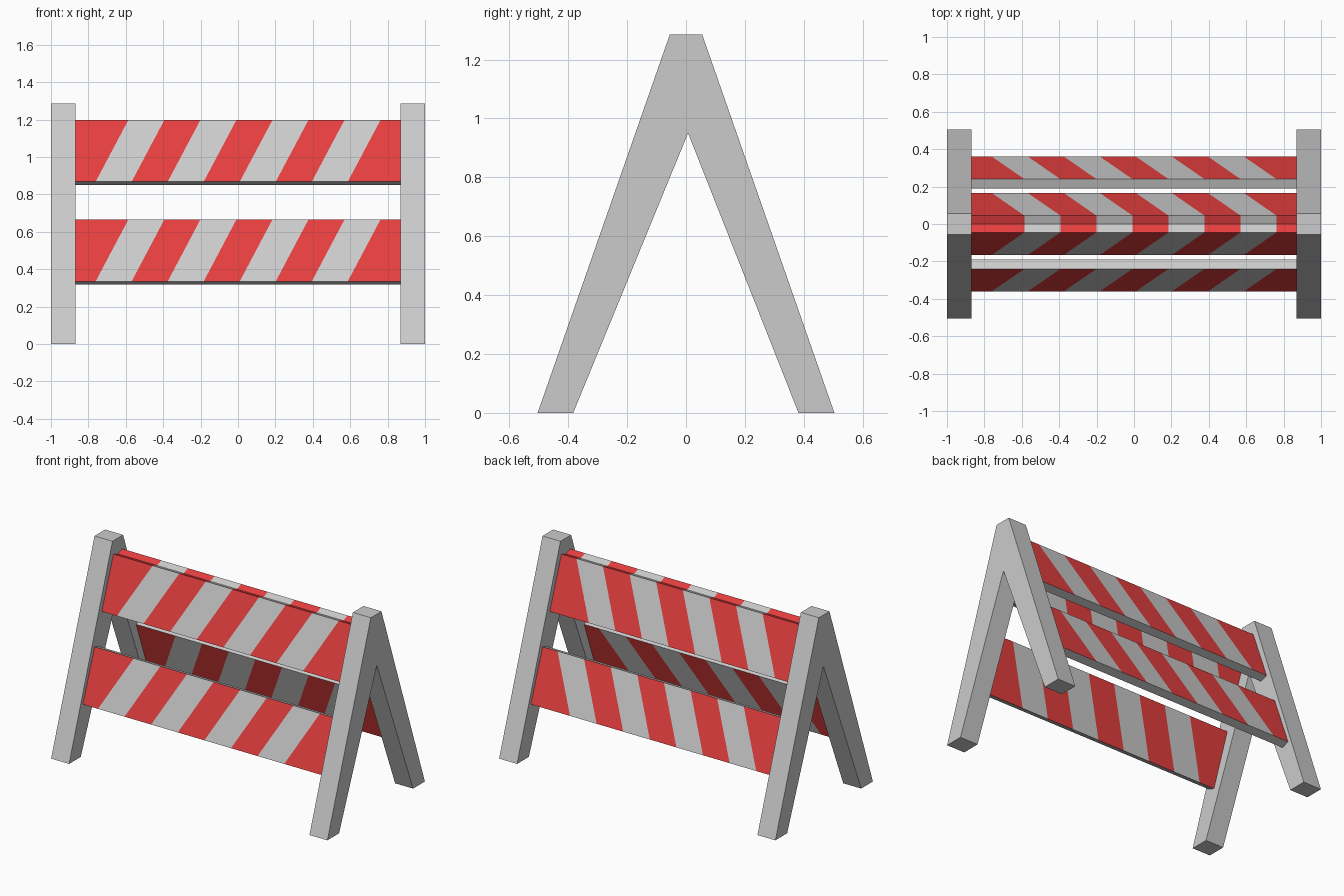
import bpy, bmesh
from mathutils import Vector

if "Cube" in bpy.data.objects:
    bpy.data.objects.remove(bpy.data.objects["Cube"])

red = bpy.data.materials.new("red_paint")
red.diffuse_color = (0.8, 0.05, 0.05, 1)
red.use_nodes = True
red.node_tree.nodes["Principled BSDF"].inputs["Base Color"].default_value = red.diffuse_color


def finish(bm, name, mat=None):
    me = bpy.data.meshes.new(name)
    bm.to_mesh(me)
    bm.free()
    ob = bpy.data.objects.new(name, me)
    bpy.context.collection.objects.link(ob)
    if mat:
        me.materials.append(mat)


def prism(points, x0, x1):
    """Extrude a (y, z) outline along x."""
    bm = bmesh.new()
    face = bm.faces.new([bm.verts.new((x0, y, z)) for y, z in points])
    ext = bmesh.ops.extrude_face_region(bm, geom=[face])
    moved = [v for v in ext["geom"] if isinstance(v, bmesh.types.BMVert)]
    bmesh.ops.translate(bm, verts=moved, vec=(x1 - x0, 0, 0))
    bmesh.ops.recalc_face_normals(bm, faces=bm.faces[:])
    return bm


# A-shaped end frames
frame = [(-0.504, 0), (-0.055, 1.285), (0.055, 1.285), (0.504, 0),
         (0.382, 0), (0.007, 0.95), (-0.383, 0)]
finish(prism(frame, -1, -0.87), "left_frame")
finish(prism(frame, 0.87, 1), "right_frame")

# Striped boards: slanted cuts go right through the thickness
FIRST, STEP, LEAN, COUNT, THICK = -0.761, 0.1926, 0.175, 8, 0.053


def board(name, bottom, top, side, striped_top):
    a, b = Vector((0, *bottom)), Vector((0, *top))
    length = (b - a).length
    up = (b - a).normalized()
    inward = Vector((0, up.z, -up.y))
    corners = [a, b, b + inward * THICK, a + inward * THICK]
    bm = prism([(c.y, c.z) for c in corners], -0.87, 0.87)
    cut_normal = Vector((length, 0, 0)) - up * LEAN
    for i in range(COUNT):
        bmesh.ops.bisect_plane(bm, geom=bm.verts[:] + bm.edges[:] + bm.faces[:],
                               plane_co=a + Vector((FIRST + i * STEP, 0, 0)),
                               plane_no=cut_normal)
    bm.normal_update()

    def is_red(f):
        slope = f.normal.dot(up)
        if slope < -0.9 or (slope > 0.9 and not striped_top):
            return False
        c = f.calc_center_median()
        x = c.x - LEAN * (c - a).dot(up) / length
        return sum(x > FIRST + i * STEP for i in range(COUNT)) % 2 == 0

    flags = [is_red(f) for f in bm.faces]
    # Mirror to the back if needed, then split into grey and red parts
    if side < 0:
        for v in bm.verts:
            v.co.y *= -1
        bmesh.ops.reverse_faces(bm, faces=bm.faces[:])
    for want, suffix, mat in ((False, "", None), (True, "_red_stripes", red)):
        part = bm.copy()
        drop = [f for f, r in zip(part.faces, flags) if r != want]
        bmesh.ops.delete(part, geom=drop, context="FACES")
        finish(part, name + suffix, mat)
    bm.free()


for label, side in (("front", 1), ("back", -1)):
    board(label + "_upper_board", (-0.166, 0.868), (-0.045, 1.198), side, True)
    board(label + "_lower_board", (-0.361, 0.335), (-0.240, 0.666), side, False)
